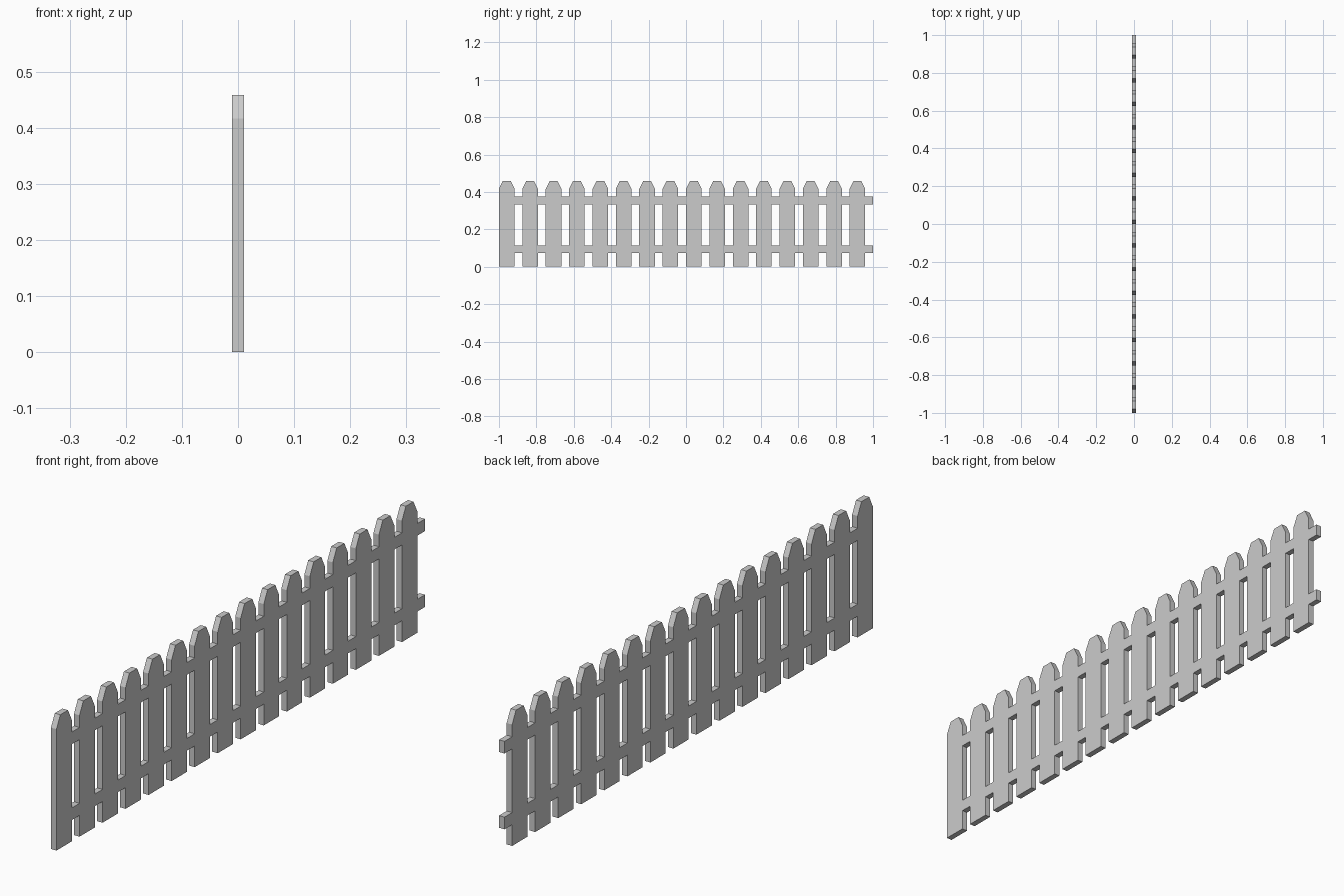
import bpy, bmesh
from mathutils import Vector

if "Cube" in bpy.data.objects:
    bpy.data.objects.remove(bpy.data.objects["Cube"])

U = 1 / 48                      # plank module
PICKETS, PITCH, WIDTH = 16, 6 * U, 4 * U
THICK = U
HEIGHT, SHOULDER, CHAMFER = 22 * U, 20 * U, U
RAILS = [(3.5 * U, 5.5 * U), (16 * U, 18 * U)]

bm = bmesh.new()


def face(points):
    """Flat face in the y-z plane at the -x side of the fence."""
    bm.faces.new([bm.verts.new((-THICK / 2, y, z)) for y, z in points])


rail_z = [z for rail in RAILS for z in rail]
for i in range(PICKETS):
    y0 = -1 + i * PITCH
    y1, y2 = y0 + WIDTH, y0 + PITCH

    # picket with clipped top corners, carrying points where rails join
    right = [0] + rail_z + [SHOULDER]
    left = right if i else [0, SHOULDER]
    face([(y1, z) for z in right]
         + [(y1 - CHAMFER, HEIGHT), (y0 + CHAMFER, HEIGHT)]
         + [(y0, z) for z in reversed(left)])

    # rail pieces to the next picket (the last ones stick out as stubs)
    for lo, hi in RAILS:
        face([(y1, lo), (y2, lo), (y2, hi), (y1, hi)])

# weld into one flush board and give it thickness
bmesh.ops.remove_doubles(bm, verts=bm.verts, dist=1e-5)
ext = bmesh.ops.extrude_face_region(bm, geom=bm.faces[:], use_keep_orig=True)
moved = [g for g in ext["geom"] if isinstance(g, bmesh.types.BMVert)]
bmesh.ops.translate(bm, verts=moved, vec=Vector((THICK, 0, 0)))
bmesh.ops.recalc_face_normals(bm, faces=bm.faces)

mesh = bpy.data.meshes.new("picket_fence")
bm.to_mesh(mesh)
bm.free()
fence = bpy.data.objects.new("picket_fence", mesh)
bpy.context.collection.objects.link(fence)
